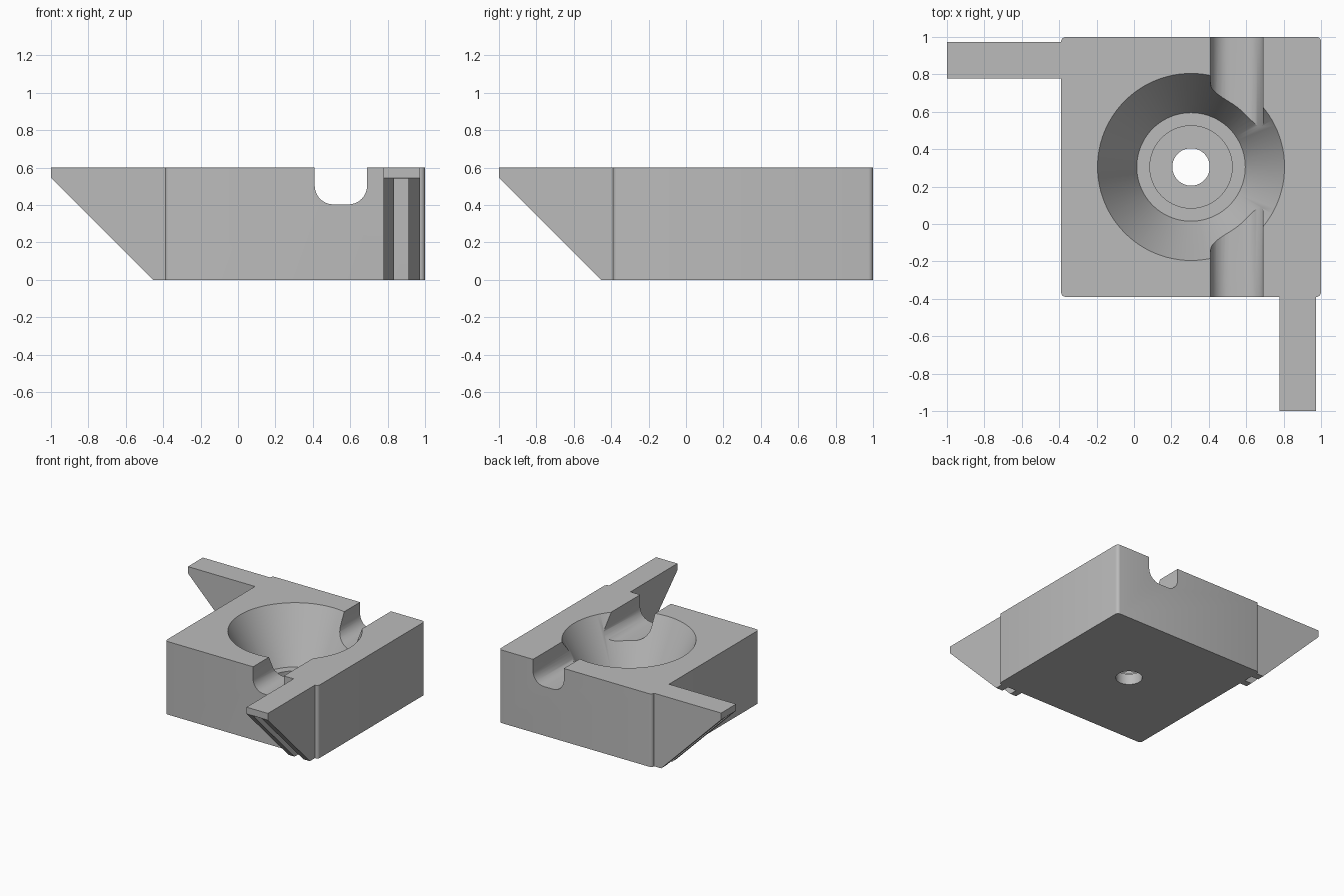
import bpy, bmesh, math
from mathutils import Vector

if "Cube" in bpy.data.objects:
    bpy.data.objects.remove(bpy.data.objects["Cube"], do_unlink=True)

HEIGHT = 0.6
LOW, HIGH = -0.39, 1.0        # block extent, the same on x and y
CENTRE = (LOW + HIGH) / 2

grey = bpy.data.materials.new("plain grey")
grey.use_nodes = True
grey.diffuse_color = (0.5, 0.5, 0.5, 1)
grey.node_tree.nodes["Principled BSDF"].inputs["Base Color"].default_value = grey.diffuse_color


def finish(name, bm):
    bmesh.ops.recalc_face_normals(bm, faces=bm.faces)
    mesh = bpy.data.meshes.new(name)
    bm.to_mesh(mesh)
    bm.free()
    mesh.materials.append(grey)
    obj = bpy.data.objects.new(name, mesh)
    bpy.context.collection.objects.link(obj)
    return obj


def prism(name, profile, start, end, place):
    """Extrude a 2D profile; place(u, v, w) turns it into x, y, z."""
    bm = bmesh.new()
    face = bm.faces.new([bm.verts.new(place(u, v, start)) for u, v in profile])
    step = Vector(place(0, 0, end)) - Vector(place(0, 0, start))
    extruded = bmesh.ops.extrude_face_region(bm, geom=[face])["geom"]
    bmesh.ops.translate(bm, vec=step, verts=[g for g in extruded if isinstance(g, bmesh.types.BMVert)])
    return finish(name, bm)


def lathe(name, profile, segments=96):
    """Revolve (radius, height) points around the block's centre."""
    bm = bmesh.new()
    verts = [bm.verts.new((CENTRE + r, CENTRE, z)) for r, z in profile]
    edges = [bm.edges.new(pair) for pair in zip(verts, verts[1:])]
    bmesh.ops.spin(bm, geom=verts + edges, cent=(CENTRE, CENTRE, 0), axis=(0, 0, 1),
                   angle=math.tau, steps=segments, use_duplicate=False)
    bmesh.ops.remove_doubles(bm, verts=bm.verts, dist=1e-4)
    return finish(name, bm)


def activate(obj):
    bpy.ops.object.select_all(action='DESELECT')
    obj.select_set(True)
    bpy.context.view_layer.objects.active = obj


def cut(obj, cutter):
    cutter.hide_render = True
    mod = obj.modifiers.new("cut", 'BOOLEAN')
    mod.operation, mod.solver, mod.object = 'DIFFERENCE', 'EXACT', cutter
    activate(obj)
    bpy.ops.object.modifier_apply(modifier=mod.name)
    bpy.data.objects.remove(cutter, do_unlink=True)


def smooth(obj):
    activate(obj)
    bpy.ops.object.shade_smooth_by_angle(angle=math.radians(30))


def arc(cx, cy, radius, first, last, steps=8):
    angles = [math.radians(first + (last - first) * i / steps) for i in range(steps + 1)]
    return [(cx + radius * math.cos(a), cy + radius * math.sin(a)) for a in angles]


# Block with rounded upright corners
R = 0.025
outline = (arc(HIGH - R, HIGH - R, R, 0, 90, 4) + arc(LOW + R, HIGH - R, R, 90, 180, 4)
           + arc(LOW + R, LOW + R, R, 180, 270, 4) + arc(HIGH - R, LOW + R, R, 270, 360, 4))
block = prism("block", outline, 0, HEIGHT, lambda u, v, w: (u, v, w))

# Funnel, stepped seat and drain hole
slope = 0.21 / 0.43
cut(block, lathe("funnel_cutter", [
    (0, HEIGHT + 0.1), (0.5 + 0.1 * slope, HEIGHT + 0.1), (0.29, 0.17),
    (0.22, 0.17), (0.22, 0.09), (0.1, 0.09), (0.1, -0.1), (0, -0.1)]))

# Round-bottomed channel running front to back
channel = ([(0.41, HEIGHT + 0.1)] + arc(0.51, 0.503, 0.1, 180, 270)
           + arc(0.59, 0.503, 0.1, 270, 360) + [(0.69, HEIGHT + 0.1)])
cut(block, prism("channel_cutter", channel, LOW - 0.1, HIGH + 0.1, lambda u, v, w: (u, w, v)))
smooth(block)

# Two wedge arms, slotted underneath
LIP = 0.545
wedge = [(-1, HEIGHT), (-1, LIP), (-0.455, 0), (LOW + 0.02, 0), (LOW + 0.02, HEIGHT)]
slot = [(-1.1, -0.1), (LOW + 0.05, -0.1), (LOW + 0.05, LIP - 0.002), (-1.1, LIP - 0.002)]
for name, place in (("front_arm", lambda u, v, w: (w, u, v)),
                    ("right_arm", lambda u, v, w: (u, w, v))):
    arm = prism(name, wedge, 0.778, 0.972, place)
    cut(arm, prism("slot_cutter", slot, 0.833, 0.912, place))
    smooth(arm)
